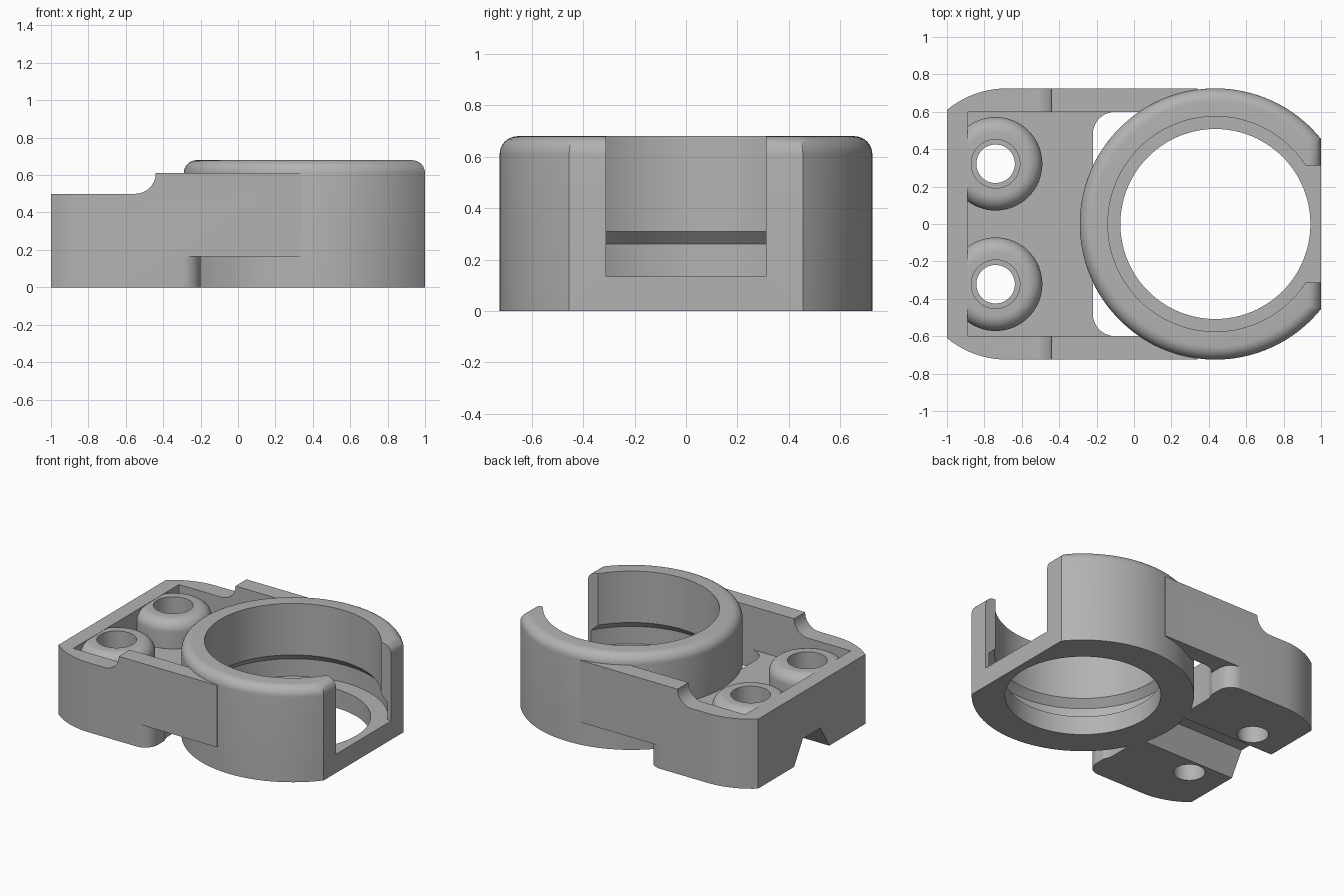
import bpy, bmesh
from math import sin, cos, acos, sqrt, pi, radians

if "Cube" in bpy.data.objects:
    bpy.data.objects.remove(bpy.data.objects["Cube"])

CX = 0.435        # ring centre
HALF = 0.725      # half width, also ring radius


def loft(name, loops):
    """Closed solid through loops of equal point count."""
    bm = bmesh.new()
    rows = [[bm.verts.new(p) for p in loop] for loop in loops]
    n = len(rows[0])
    for a, b in zip(rows, rows[1:]):
        for i in range(n):
            j = (i + 1) % n
            bm.faces.new((a[i], a[j], b[j], b[i]))
    bm.faces.new(rows[0][::-1])
    bm.faces.new(rows[-1])
    bmesh.ops.recalc_face_normals(bm, faces=bm.faces)
    mesh = bpy.data.meshes.new(name)
    bm.to_mesh(mesh)
    bm.free()
    obj = bpy.data.objects.new(name, mesh)
    bpy.context.collection.objects.link(obj)
    return obj


def prism(name, pts, axis, lo, hi):
    place = {"x": lambda a, b, t: (t, a, b),
             "y": lambda a, b, t: (a, t, b),
             "z": lambda a, b, t: (a, b, t)}[axis]
    return loft(name, [[place(a, b, t) for a, b in pts] for t in (lo, hi)])


def box(name, x, y, z):
    return prism(name, [(x[0], y[0]), (x[1], y[0]), (x[1], y[1]), (x[0], y[1])], "z", *z)


def lathe(name, cx, cy, profile, n):
    return loft(name, [[(cx + r * cos(2 * pi * i / n), cy + r * sin(2 * pi * i / n), z)
                        for i in range(n)] for r, z in profile])


def arc(cx, cy, r, a0, a1, n=10):
    angles = [radians(a0 + (a1 - a0) * i / n) for i in range(n + 1)]
    return [(cx + r * cos(a), cy + r * sin(a)) for a in angles]


def mirrored(pts):
    """Complete an outline symmetric about y = 0."""
    return pts + [(x, -y) for x, y in reversed(pts)]


def combine(target, tool, operation):
    mod = target.modifiers.new("combine", "BOOLEAN")
    mod.operation = operation
    mod.solver = "EXACT"
    mod.object = tool
    bpy.context.view_layer.objects.active = target
    bpy.ops.object.modifier_apply(modifier=mod.name)
    bpy.data.objects.remove(tool)


def cut(target, tool):
    combine(target, tool, "DIFFERENCE")


# Mounting frame with bowed end corners
body = prism("clamp_bracket",
             mirrored([(0.34, HALF)] + arc(-0.68, 0.222, 0.503, 90, 129.5)), "z", 0, 0.61)

# Lowered end with a concave step
cut(body, prism("step_cut", [(-1.2, 0.5)] + arc(-0.55, 0.61, 0.11, -90, 0)
                + [(-0.44, 0.9), (-1.2, 0.9)], "y", -1, 1))

# Pocket, floor opening, clearance under the side walls, and underside channel
cut(body, box("pocket_cut", (-0.89, 0.8), (-0.6, 0.6), (0.3, 1)))
cut(body, prism("opening_cut", mirrored([(0.8, 0.6)] + arc(-0.1, 0.48, 0.12, 90, 180)),
                "z", -0.2, 1))
cut(body, prism("clearance_cut", mirrored([(0.8, 0.9), (-0.3, 0.9)]
                                          + arc(-0.3, 0.625, 0.1, 90, 0)),
                "z", -0.2, 0.165))
cut(body, prism("channel_cut", [(-0.2, 0), (-0.2, -0.1), (0.2, -0.1), (0.2, 0),
                                (0.1, 0.165), (-0.1, 0.165)], "x", -1.2, 0))

# Screw bosses with counterbored holes
fillet = arc(0.17, 0.418, 0.08, 0, 90)
for side in (-1, 1):
    y = side * 0.322
    combine(body, lathe("boss", -0.74, y, [(0.25, 0.25)] + fillet, 64), "UNION")
    cut(body, lathe("screw_hole", -0.74, y,
                    [(0.103, -0.1), (0.103, 0.2), (0.13, 0.2), (0.13, 0.8)], 48))


# Clamp ring: flattened on one side, rounded top edge
def ring_loop(inset, z, n=112):
    r = HALF - inset
    a = acos((1 - inset - CX) / r)
    angles = [a + (2 * pi - 2 * a) * i / n for i in range(n + 1)]
    return [(CX + r * cos(t), r * sin(t), z) for t in angles]


R = 0.07
rim = [ring_loop(R * (1 - cos(t)), 0.68 - R + R * sin(t))
       for t in [pi / 2 * i / 8 for i in range(9)]]
combine(body, loft("ring", [ring_loop(0, 0)] + rim), "UNION")

# Stepped bore with retaining groove, and the front slot
cut(body, lathe("bore_cut", CX, 0, [(0.508, -0.1), (0.508, 0.135), (0.622, 0.135),
                                    (0.622, 0.26), (0.575, 0.31), (0.575, 1)], 112))
cut(body, box("slot_cut", (0.7, 1.3), (-0.312, 0.312), (0.135, 1)))

# Plain grey finish
grey = bpy.data.materials.new("plain_grey")
grey.use_nodes = True
colour = (0.45, 0.45, 0.45, 1)
grey.diffuse_color = colour
grey.node_tree.nodes["Principled BSDF"].inputs["Base Color"].default_value = colour
body.data.materials.clear()
body.data.materials.append(grey)
for face in body.data.polygons:
    face.material_index = 0

bpy.ops.object.select_all(action="DESELECT")
body.select_set(True)
bpy.context.view_layer.objects.active = body
bpy.ops.object.shade_smooth_by_angle(angle=radians(30))
